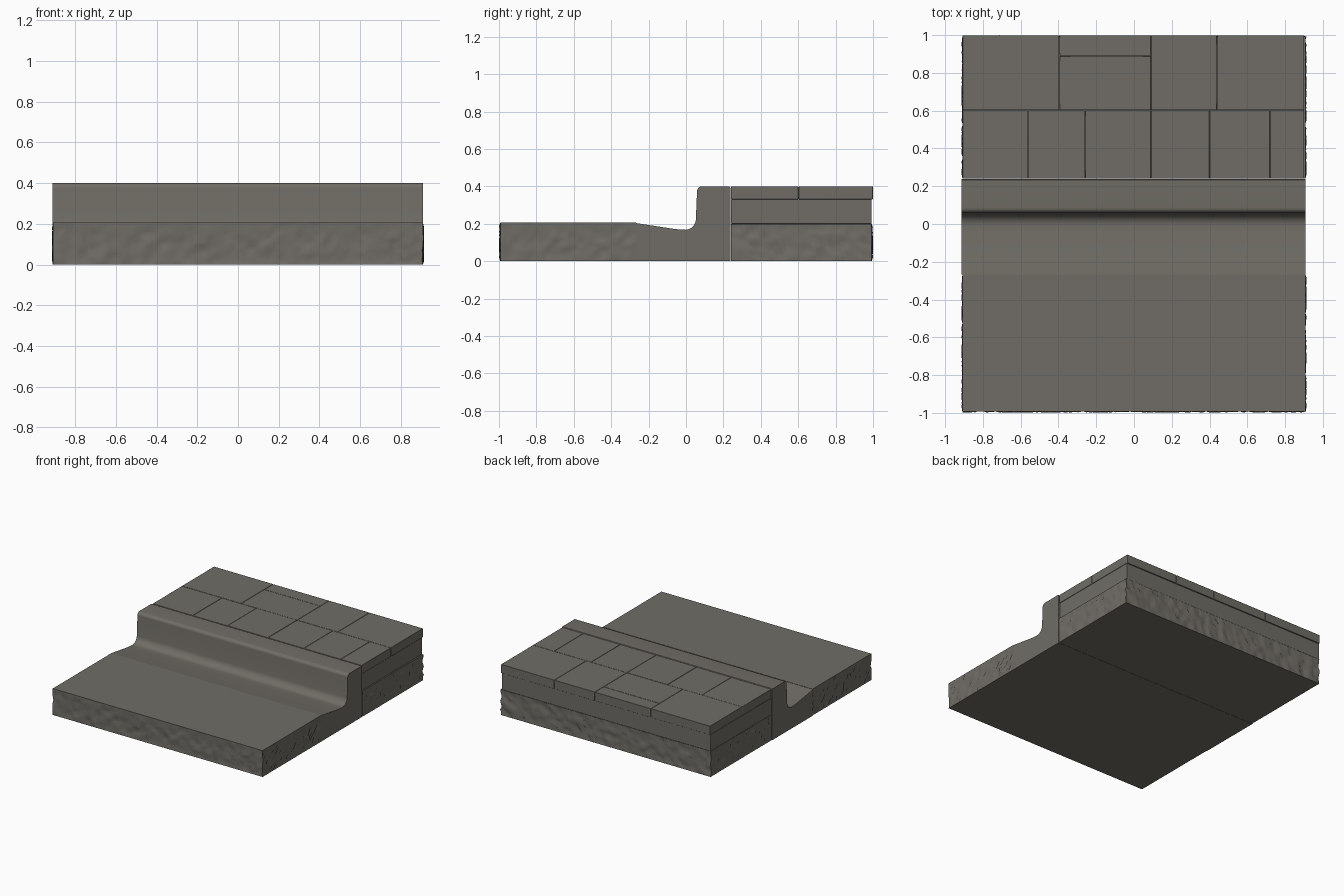
import bpy, bmesh, math, random
from mathutils import Vector

if "Cube" in bpy.data.objects:
    bpy.data.objects.remove(bpy.data.objects["Cube"])

random.seed(4)
stone = bpy.data.materials.new("warm grey stone")
stone.diffuse_color = (0.162, 0.152, 0.132, 1)
stone.use_nodes = True
stone.node_tree.nodes["Principled BSDF"].inputs["Base Color"].default_value = stone.diffuse_color
X = 0.908  # half width of the whole section


def finish(name, bm, bevel=0.0, angle=40):
    bmesh.ops.recalc_face_normals(bm, faces=bm.faces)
    me = bpy.data.meshes.new(name)
    bm.to_mesh(me)
    bm.free()
    ob = bpy.data.objects.new(name, me)
    bpy.context.collection.objects.link(ob)
    me.materials.append(stone)
    if bevel:
        m = ob.modifiers.new("soft edges", 'BEVEL')
        m.width, m.segments, m.limit_method = bevel, 2, 'ANGLE'
    bpy.ops.object.select_all(action='DESELECT')
    ob.select_set(True)
    bpy.context.view_layer.objects.active = ob
    bpy.ops.object.shade_smooth_by_angle(angle=math.radians(angle))
    return ob


def box(name, x0, x1, y0, y1, z0, z1, bevel=0.004):
    bm = bmesh.new()
    bmesh.ops.create_cube(bm, size=1)
    for v in bm.verts:
        v.co = Vector(((x0 + x1) / 2 + v.co.x * (x1 - x0),
                       (y0 + y1) / 2 + v.co.y * (y1 - y0),
                       (z0 + z1) / 2 + v.co.z * (z1 - z0)))
    return finish(name, bm, bevel)


def rough_slab(name, y_in, y_out, top, fade_from, step=0.022, rows=9):
    """Slab with crumbly walls on three sides and a plain wall at y_in."""
    path = [(-X, y_in), (-X, y_out), (X, y_out), (X, y_in)]
    side = 1 if y_out > y_in else -1
    outward = [Vector((-1, 0, 0)), Vector((0, side, 0)), Vector((1, 0, 0))]
    ring = []
    for (a, b), n in zip(zip(path, path[1:]), outward):
        a, b = Vector((*a, 0)), Vector((*b, 0))
        count = round((b - a).length / step)
        ring += [(a.lerp(b, i / count), n) for i in range(count)]
    ring.append((Vector((X, y_in, 0)), outward[2]))
    bm = bmesh.new()
    levels = []
    for r in range(rows + 1):
        z = top * r / rows
        level = []
        for i, (p, n) in enumerate(ring):
            limit = fade_from + random.uniform(-0.03, 0.03)
            edge = r in (0, rows) or i in (0, len(ring) - 1)
            amp = 0.0 if edge or z > limit else 0.009
            co = p + n * random.uniform(-amp, amp * 0.7)
            co.z = z + (0 if edge else random.uniform(-0.006, 0.006))
            level.append(bm.verts.new(co))
        levels.append(level)
    for lo, hi in zip(levels, levels[1:]):
        for i in range(len(ring) - 1):
            bm.faces.new((lo[i], lo[i + 1], hi[i + 1], hi[i]))
    bm.faces.new(levels[0])
    bm.faces.new(levels[-1])
    bm.faces.new([l[0] for l in levels] + [l[-1] for l in reversed(levels)])
    return finish(name, bm, angle=60)


# Road slab and the ground under the pavement
rough_slab("road_slab", -0.268, -0.993, 0.206, 0.165)
rough_slab("pavement_ground", 0.24, 0.993, 0.2, 0.3)

# Kerb with sloping gutter: one profile swept across the width
profile = [(-0.268, 0.0), (-0.268, 0.204), (-0.06, 0.172)]
profile += [(-0.005 + 0.058 * math.sin(t), 0.226 - 0.058 * math.cos(t))
            for t in [math.radians(a) for a in range(-8, 85, 13)]]
profile += [(0.085 - 0.026 * math.cos(t), 0.374 + 0.026 * math.sin(t))
            for t in [math.radians(a) for a in range(0, 91, 15)]]
profile += [(0.232, 0.4), (0.238, 0.394), (0.238, 0.0)]
bm = bmesh.new()
face = bm.faces.new([bm.verts.new((-X - 0.004, y, z)) for y, z in profile])
ext = bmesh.ops.extrude_face_region(bm, geom=[face])
for v in ext["geom"]:
    if isinstance(v, bmesh.types.BMVert):
        v.co.x = X
finish("kerb_and_gutter", bm)

# Bedding layer below the paving stones
box("paving_bed", -X, X - 0.008, 0.24, 0.993, 0.2, 0.331, 0.003)

# Paving stones, two staggered rows with thin joints
E = X - 0.006
rows = [(0.24, 0.602, [-X, -0.56, -0.26, 0.09, 0.4, 0.72, E]),
        (0.602, 1.0, [-X, -0.395, 0.09, 0.44, E])]
J = 0.0008
for r, (y0, y1, cuts) in enumerate(rows):
    for i, (a, b) in enumerate(zip(cuts, cuts[1:])):
        # The second stone of the back row is split lengthwise
        spans = [(y0, 0.89), (0.89, y1)] if (r, i) == (1, 1) else [(y0, y1)]
        for k, (c, d) in enumerate(spans):
            box(f"paving_stone_{r}_{i}_{k}", a + J, b - J, c + J, d - J,
                0.331, 0.4 - random.uniform(0, 0.001), 0.002)
